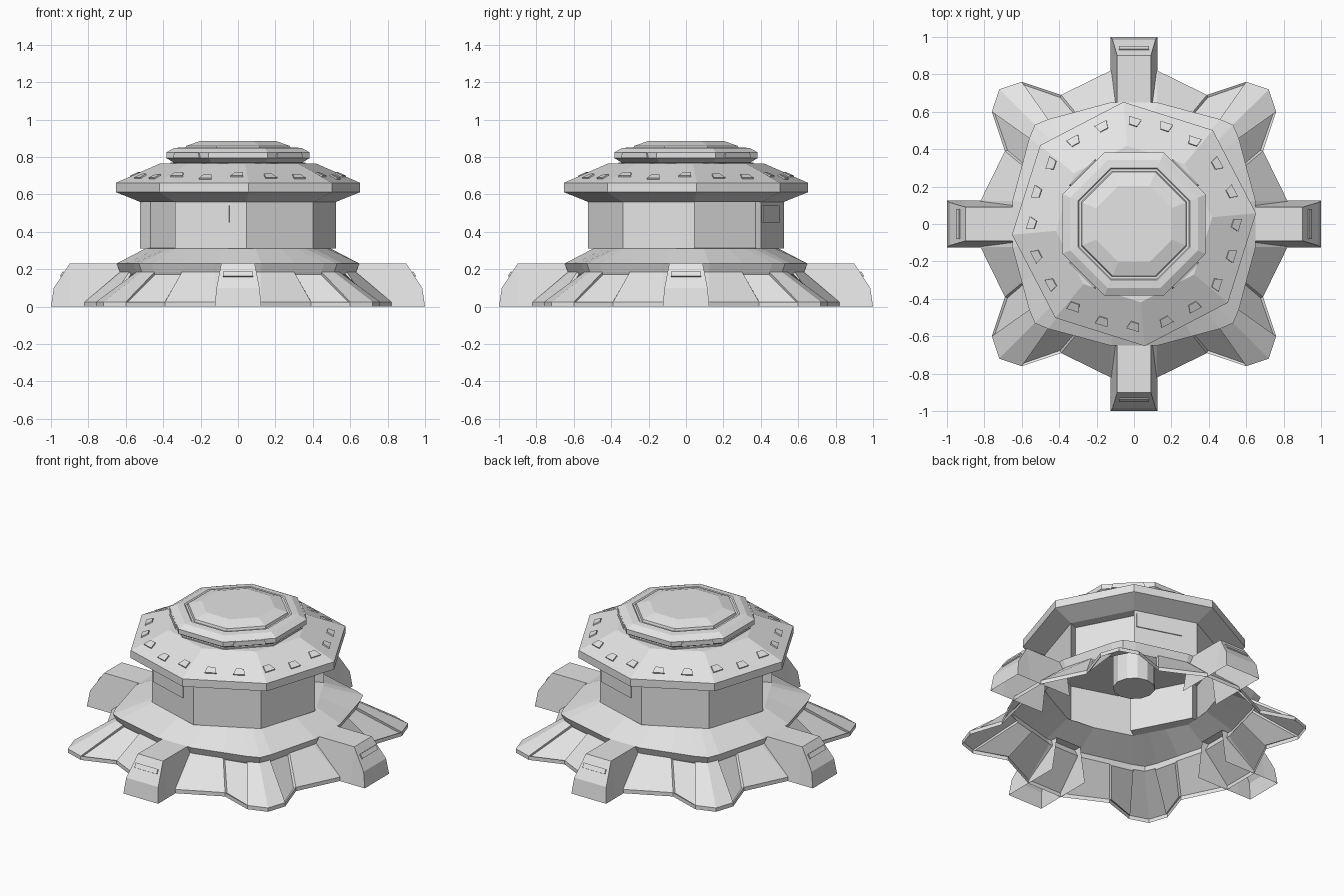
import bpy, bmesh, math
from mathutils import Matrix, Vector

cube = bpy.data.objects.get("Cube")
if cube:
    bpy.data.objects.remove(cube)

TURN = math.radians(5)      # twist of the drum and roof
STEP = math.radians(45)


def material(name, value):
    m = bpy.data.materials.new(name)
    m.use_nodes = True
    m.diffuse_color = (value, value, value, 1)
    m.node_tree.nodes["Principled BSDF"].inputs["Base Color"].default_value = (value, value, value, 1)
    return m


GREY = material("light grey", 0.78)


def finish(name, bm):
    mesh = bpy.data.meshes.new(name)
    bm.to_mesh(mesh)
    bm.free()
    mesh.materials.append(GREY)
    obj = bpy.data.objects.new(name, mesh)
    bpy.context.collection.objects.link(obj)
    return obj


def polar(angle, r, z):
    # angle is measured counter-clockwise from the front
    return Vector((r * math.sin(angle), -r * math.cos(angle), z))


def octagon(r, z, turn=TURN):
    return [polar(turn + STEP * i, r, z) for i in range(8)]


def loft(rings, top=False, bottom=False):
    bm = bmesh.new()
    rows = [[bm.verts.new(p) for p in ring] for ring in rings]
    n = len(rows[0])
    for a, b in zip(rows, rows[1:]):
        for i in range(n):
            j = (i + 1) % n
            bm.faces.new((a[i], a[j], b[j], b[i]))
    if top:
        bm.faces.new(rows[-1])
    if bottom:
        bm.faces.new(rows[0][::-1])
    bm.faces.ensure_lookup_table()
    return bm


def plate(name, center, normal, size, taper=1.0, thick=0.008):
    # thin trapezoid lying on a sloped face, its upper edge tapered
    n = normal.normalized()
    u = Vector((0, 0, 1)).cross(n).normalized()
    v = n.cross(u)
    w, h = size[0] / 2, size[1] / 2
    low = [center + u * x + v * y for x, y in
           ((-w, -h), (w, -h), (w * taper, h), (-w * taper, h))]
    return finish(name, loft([low, [p + n * thick for p in low]], top=True))


# Skirt: one quarter of each ring, repeated around
def four_way(points, z, scale=1.0):
    ring = []
    for k in range(4):
        turn = Matrix.Rotation(k * math.pi / 2, 3, 'Z')
        ring += [turn @ Vector((x * scale, y * scale, z)) for x, y in points]
    return ring


def mirrored(half, middle):
    return half + [middle] + [(y, x) for x, y in reversed(half)]


foot = mirrored([(.82, .125), (.69, .39), (.76, .6)], (.72, .72))
shoulder = mirrored([(.65, .125), (.6, .31), (.56, .46)], (.53, .53))


def on_drum(p, r, z):
    angle = math.atan2(p.x, -p.y)
    off = (angle - TURN) % STEP - STEP / 2
    return polar(angle, r * math.cos(STEP / 2) / math.cos(off), z)


ring_up = four_way(shoulder, .23)
skirt = loft([four_way(foot, 0), four_way(foot, .025), four_way(shoulder, .185, .97),
              ring_up, [on_drum(p, .525, .31) for p in ring_up]])
# recessed panels on both flanks of every foot
flanks = [skirt.faces[28 + 7 * k + i] for k in range(4) for i in (1, 4)]
bmesh.ops.inset_individual(skirt, faces=flanks, thickness=.035, depth=0)
bmesh.ops.inset_individual(skirt, faces=flanks, thickness=.006, depth=-.015)
finish("skirt", skirt)

# Four arms with sloped ends and a slot
stations = [(.6, .23, .09), (.9, .23, .09), (.985, .1, .115), (1, 0, .125)]
for k, side in enumerate(("left", "back", "right", "front")):
    turn = Matrix.Rotation(k * math.pi / 2, 3, 'Z')
    bm = bmesh.new()
    rows = [[bm.verts.new(turn @ Vector(p)) for p in
             ((d, -.125, 0), (d, -hw, z), (d, hw, z), (d, .125, 0))]
            for d, z, hw in stations]
    for a, b in zip(rows, rows[1:]):
        for i in range(3):
            bm.faces.new((a[i], b[i], b[i + 1], a[i + 1]))
    bmesh.ops.remove_doubles(bm, verts=bm.verts, dist=.0005)
    finish(side + "_arm", bm)
    plate(side + "_arm_slot", turn @ Vector((.938, 0, .172)),
          turn @ Vector((.13, 0, .085)), (.16, .03))

# Drum with two recessed doorways facing opposite corners
drum = loft([octagon(.525, .31), octagon(.525, .565)])
doors = [drum.faces[2], drum.faces[6]]
bmesh.ops.inset_individual(drum, faces=doors, thickness=.022, depth=0)
bmesh.ops.inset_individual(drum, faces=doors, thickness=.004, depth=-.06)
finish("drum", drum)
apothem = math.cos(STEP / 2)
for name, facet in (("front_panel", 7), ("back_panel", 3)):
    mid = TURN + STEP * (facet + .5)
    out = polar(mid, 1, 0)
    side = Vector((0, 0, 1)).cross(out)
    plate(name, out * .525 * apothem - side * .04 + Vector((0, 0, .495)),
          out, (.29, .09), thick=.006)

# Roof: sloped eave, rim and upper slope
R_OUT, R_IN, Z_OUT, Z_IN = .655, .42, .662, .765
finish("roof", loft([octagon(.5, .56), octagon(.525, .56), octagon(R_OUT, .612),
                     octagon(R_OUT, Z_OUT), octagon(R_IN, Z_IN)], top=True, bottom=True))

# Ring of small roof windows, each lying on its own facet
rise = (Z_IN - Z_OUT) / ((R_OUT - R_IN) * apothem)
for i in range(20):
    angle = math.radians(18 * i)
    facet = TURN + STEP * (math.floor((angle - TURN) / STEP) + .5)
    depth = .545 * math.cos(angle - facet)
    spot = polar(angle, .545, Z_OUT + (R_OUT * apothem - depth) * rise)
    plate(f"roof_window_{i + 1}", spot, polar(facet, rise, 1), (.07, .045), .65)

# Stepped cap on a collar
flat = STEP / 2
tiers = [(.39, .755), (.39, .772), (.375, .772), (.415, .795), (.415, .825),
         (.37, .848), (.325, .852), (.318, .845), (.305, .845), (.3, .86), (.22, .885)]
finish("cap", loft([octagon(r, z, flat) for r, z in tiers], top=True))

# Raised clamps around the cap, one on every second side
for i in range(4):
    out = polar(i * math.pi / 2 + STEP, 1, 0)
    plate(f"cap_clamp_{i + 1}", out * .384 + Vector((0, 0, .81)), out, (.2, .03), .9)

# Hanging core inside the drum
finish("core", loft([[polar(math.tau * i / 12, .125, z) for i in range(12)]
                     for z in (.33, .56)], bottom=True))
